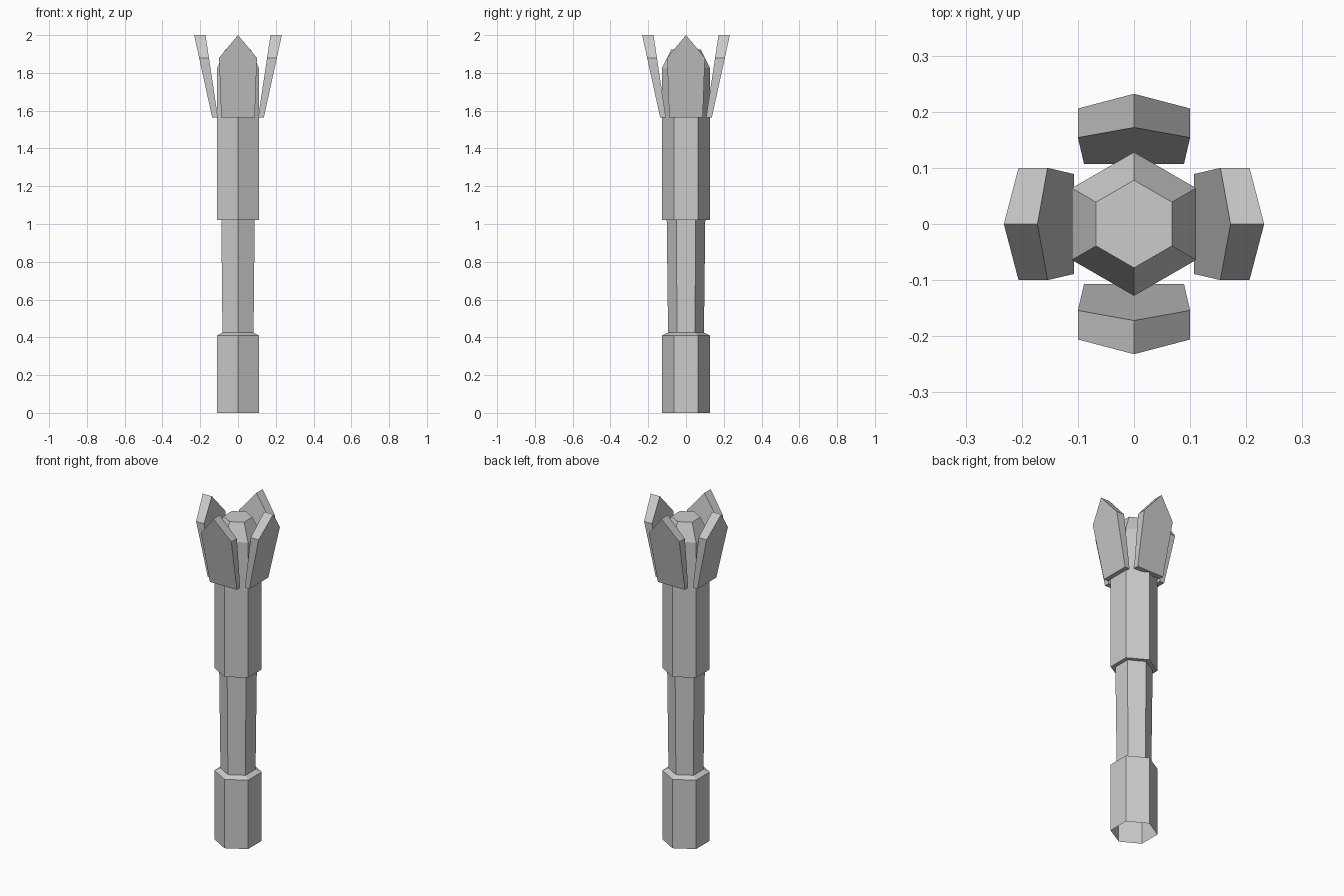
import bpy, bmesh
from math import cos, sin, pi
from mathutils import Matrix

cube = bpy.data.objects.get("Cube")
if cube:
    bpy.data.objects.remove(cube, do_unlink=True)

grey = bpy.data.materials.new("plain_grey")
grey.use_nodes = True
grey.diffuse_color = (0.6, 0.6, 0.6, 1)
grey.node_tree.nodes["Principled BSDF"].inputs["Base Color"].default_value = (0.6, 0.6, 0.6, 1)


def finish(name, bm):
    mesh = bpy.data.meshes.new(name)
    bm.to_mesh(mesh)
    bm.free()
    mesh.materials.append(grey)
    obj = bpy.data.objects.new(name, mesh)
    bpy.context.collection.objects.link(obj)
    return obj


def hex_column(name, profile, cap=False):
    """Six-sided column through (radius, height) pairs, open below."""
    bm = bmesh.new()
    rings = [[bm.verts.new((r * cos(pi / 2 + k * pi / 3), r * sin(pi / 2 + k * pi / 3), z))
              for k in range(6)] for r, z in profile]
    for low, high in zip(rings, rings[1:]):
        for k in range(6):
            n = (k + 1) % 6
            bm.faces.new((low[k], low[n], high[n], high[k]))
    if cap:
        bm.faces.new(rings[-1])
    return finish(name, bm)


# Column: hollow foot with a chamfered lip, slim shaft, thick head
hex_column("foot", [(0.128, 0), (0.128, 0.41), (0.095, 0.425)])
hex_column("shaft", [(0.095, 0.425), (0.102, 1.02)])
hex_column("head", [(0.102, 1.02), (0.128, 1.02), (0.128, 1.825), (0.078, 1.925)], cap=True)


def petal(name, angle):
    """Pointed plate leaning outwards, thicker towards its tip."""
    outline = [(-0.089, 1.565), (0.089, 1.565), (0.1, 1.88), (0, 2), (-0.1, 1.88)]
    bm = bmesh.new()
    inner = [bm.verts.new((x, -0.172 + 0.15 * (2 - z), z)) for x, z in outline]
    outer = [bm.verts.new((x, -0.232 + 0.218 * (2 - z), z)) for x, z in outline]
    bm.faces.new(outer)
    bm.faces.new(inner[::-1])
    for k in range(5):
        n = (k + 1) % 5
        bm.faces.new((outer[n], outer[k], inner[k], inner[n]))
    bmesh.ops.recalc_face_normals(bm, faces=bm.faces)
    bm.transform(Matrix.Rotation(angle, 4, "Z"))
    return finish(name, bm)


# Four petals around the head
for i, side in enumerate(("front", "left", "back", "right")):
    petal(side + "_petal", i * pi / 2)
